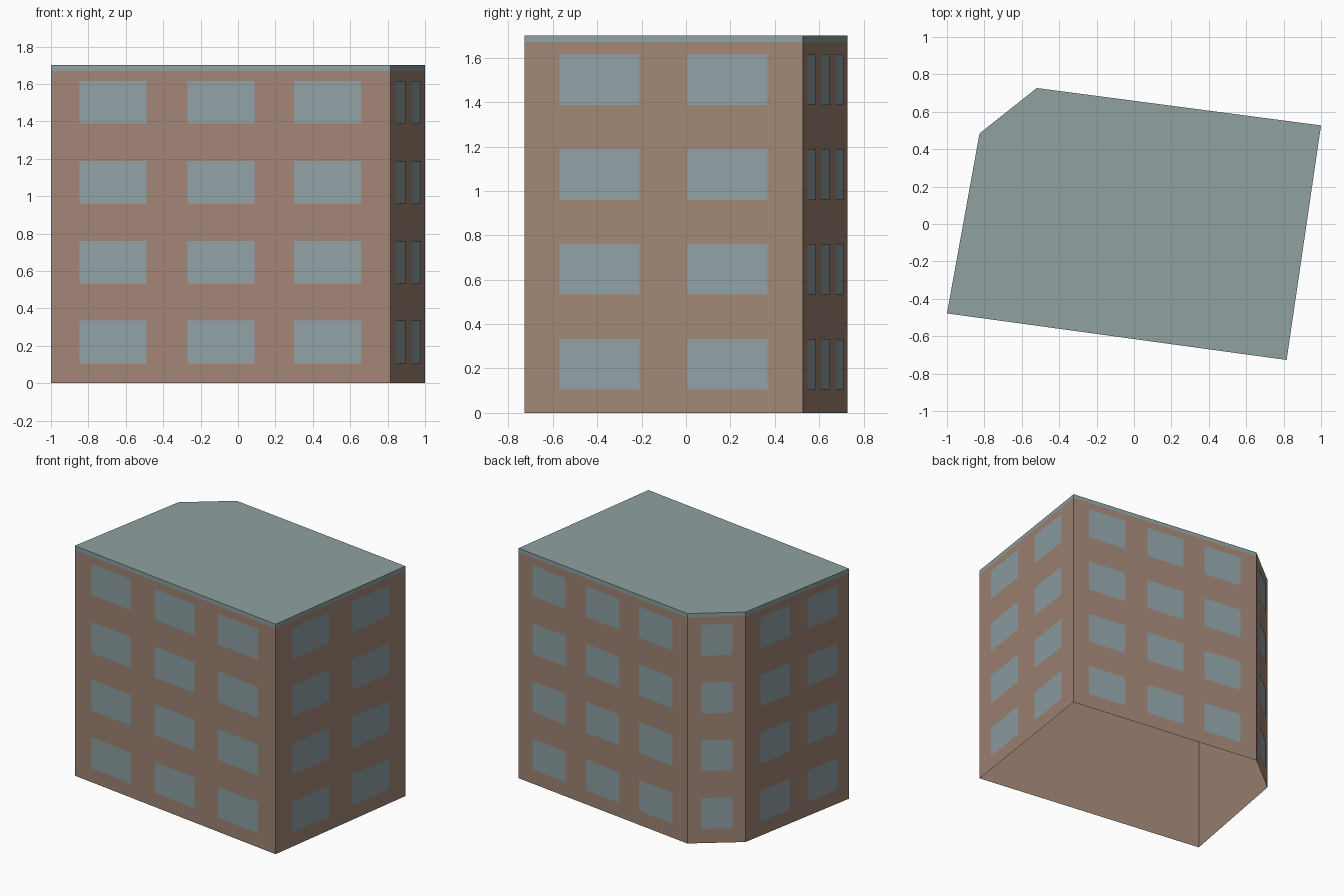
import bpy
import bmesh
from mathutils import Vector

cube = bpy.data.objects.get("Cube")
if cube:
    bpy.data.objects.remove(cube, do_unlink=True)


def material(name, rgb):
    mat = bpy.data.materials.new(name)
    mat.use_nodes = True
    col = (*[(c / 255) ** 2.2 for c in rgb], 1)
    mat.diffuse_color = col
    mat.node_tree.nodes["Principled BSDF"].inputs["Base Color"].default_value = col
    return mat


brick = material("brown wall", (160, 133, 117))
slate = material("grey green roof", (143, 160, 160))
glass = material("blue grey glass", (143, 160, 165))

# Footprint corners, counter-clockwise, with one cut corner at the back left
corners = [Vector(p) for p in
           [(-1, -.478), (.816, -.727), (1, .527), (-.52, .727), (-.826, .484)]]
EAVES, TOP = 1.67, 1.70


def finish(name, bm, mat):
    mesh = bpy.data.meshes.new(name)
    bm.to_mesh(mesh)
    bm.free()
    mesh.materials.append(mat)
    obj = bpy.data.objects.new(name, mesh)
    bpy.context.collection.objects.link(obj)
    return obj


def quad(bm, a, b, z0, z1):
    pts = [(*a, z0), (*b, z0), (*b, z1), (*a, z1)]
    bm.faces.new([bm.verts.new(p) for p in pts])


def ring(name, z0, z1, mat, capped):
    """Vertical faces round the footprint, closed on top if capped."""
    bm = bmesh.new()
    for i, a in enumerate(corners):
        quad(bm, a, corners[(i + 1) % len(corners)], z0, z1)
    if capped:
        bm.faces.new([bm.verts.new((*p, z1)) for p in corners])
    bmesh.ops.remove_doubles(bm, verts=bm.verts, dist=1e-4)
    finish(name, bm, mat)


# Walls are open underneath; the flat roof carries its own thin edge band
ring("walls", 0, EAVES, brick, False)
ring("roof", EAVES, TOP, slate, True)

# Window columns as fractions along each wall, repeated on four floors
three = [(.084, .281), (.402, .599), (.716, .913)]
two = [(.125, .413), (.585, .873)]
two_left = [(.142, .425), (.594, .877)]
facades = {"front": three, "right": two, "back": three,
           "corner": [(.24, .776)], "left": two_left}
sills = [.106 + .427 * floor for floor in range(4)]

for i, (side, columns) in enumerate(facades.items()):
    a, b = corners[i], corners[(i + 1) % len(corners)]
    along = b - a
    out = Vector((along.y, -along.x)).normalized() * .003
    bm = bmesh.new()
    for start, end in columns:
        for sill in sills:
            quad(bm, a + along * start + out, a + along * end + out, sill, sill + .228)
    finish(side + "_windows", bm, glass)
